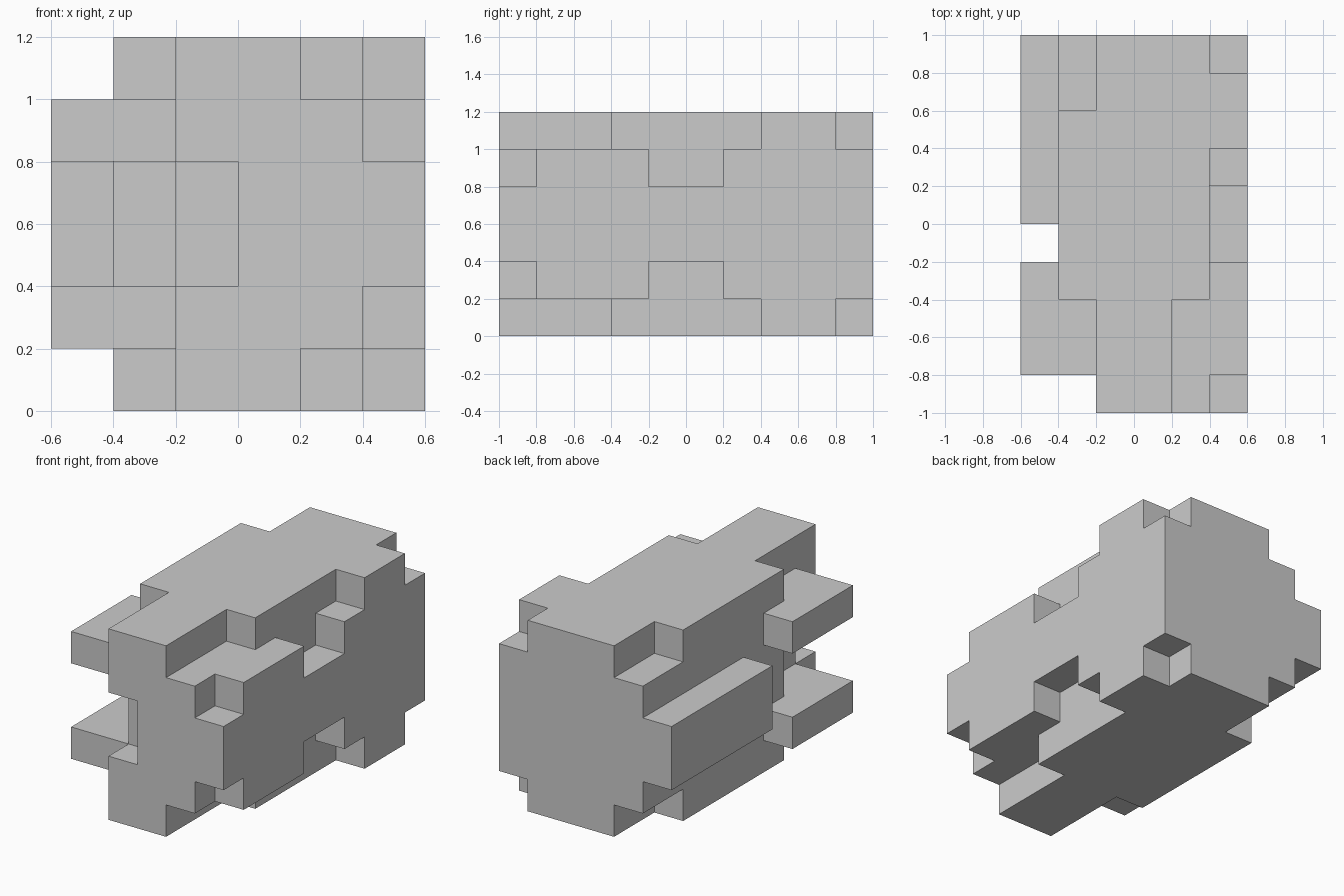
import bpy, bmesh
from mathutils import Vector

if "Cube" in bpy.data.objects:
    bpy.data.objects.remove(bpy.data.objects["Cube"])

S = 0.2               # step size of the blocky grid
NX, NY, NZ = 6, 10, 6


def box(x, y, z):
    """Grid cells of a box (inclusive ranges), mirrored about mid height."""
    return {(i, j, m)
            for i in range(x[0], x[1] + 1)
            for j in range(y[0], y[1] + 1)
            for k in range(z[0], z[1] + 1)
            for m in (k, NZ - 1 - k)}


# Main body
solid = box((1, 4), (0, 9), (0, 2))
# Cut-outs: front left corner, recess between planks, front slot, stepped edges
solid -= box((1, 1), (0, 0), (0, 2))
solid -= box((1, 1), (1, 2), (0, 0))
solid -= box((1, 1), (1, 2), (2, 2))
solid -= box((2, 2), (0, 0), (2, 2))
solid -= box((1, 1), (8, 9), (0, 0))
solid -= box((4, 4), (0, 2), (0, 0))
# Right side plate with stepped outline
solid |= box((5, 5), (0, 9), (2, 2))
solid |= box((5, 5), (1, 3), (1, 1))
solid |= box((5, 5), (6, 9), (1, 1))
solid |= box((5, 5), (7, 8), (0, 0))
# Left rear bar and the pair of left front planks
solid |= box((0, 0), (5, 9), (2, 2))
solid |= box((0, 0), (1, 3), (1, 1))


def build(name, cells):
    """Skin the outer faces of the cells and merge the flat areas."""
    bm = bmesh.new()
    for c in cells:
        for axis in range(3):
            for side in (0, 1):
                n = list(c)
                n[axis] += 2 * side - 1
                if tuple(n) in cells:
                    continue
                u, v = (axis + 1) % 3, (axis + 2) % 3
                quad = []
                for a, b in ((0, 0), (1, 0), (1, 1), (0, 1)):
                    p = Vector(c)
                    p[axis] += side
                    p[u] += a
                    p[v] += b
                    quad.append(bm.verts.new(((p.x - NX / 2) * S, (p.y - NY / 2) * S, p.z * S)))
                bm.faces.new(quad if side else quad[::-1])
    bmesh.ops.remove_doubles(bm, verts=bm.verts[:], dist=0.001)
    bmesh.ops.dissolve_limit(bm, angle_limit=0.01, verts=bm.verts[:], edges=bm.edges[:])
    mesh = bpy.data.meshes.new(name)
    bm.to_mesh(mesh)
    bm.free()
    obj = bpy.data.objects.new(name, mesh)
    bpy.context.collection.objects.link(obj)
    return obj


build("stepped_block", solid)
